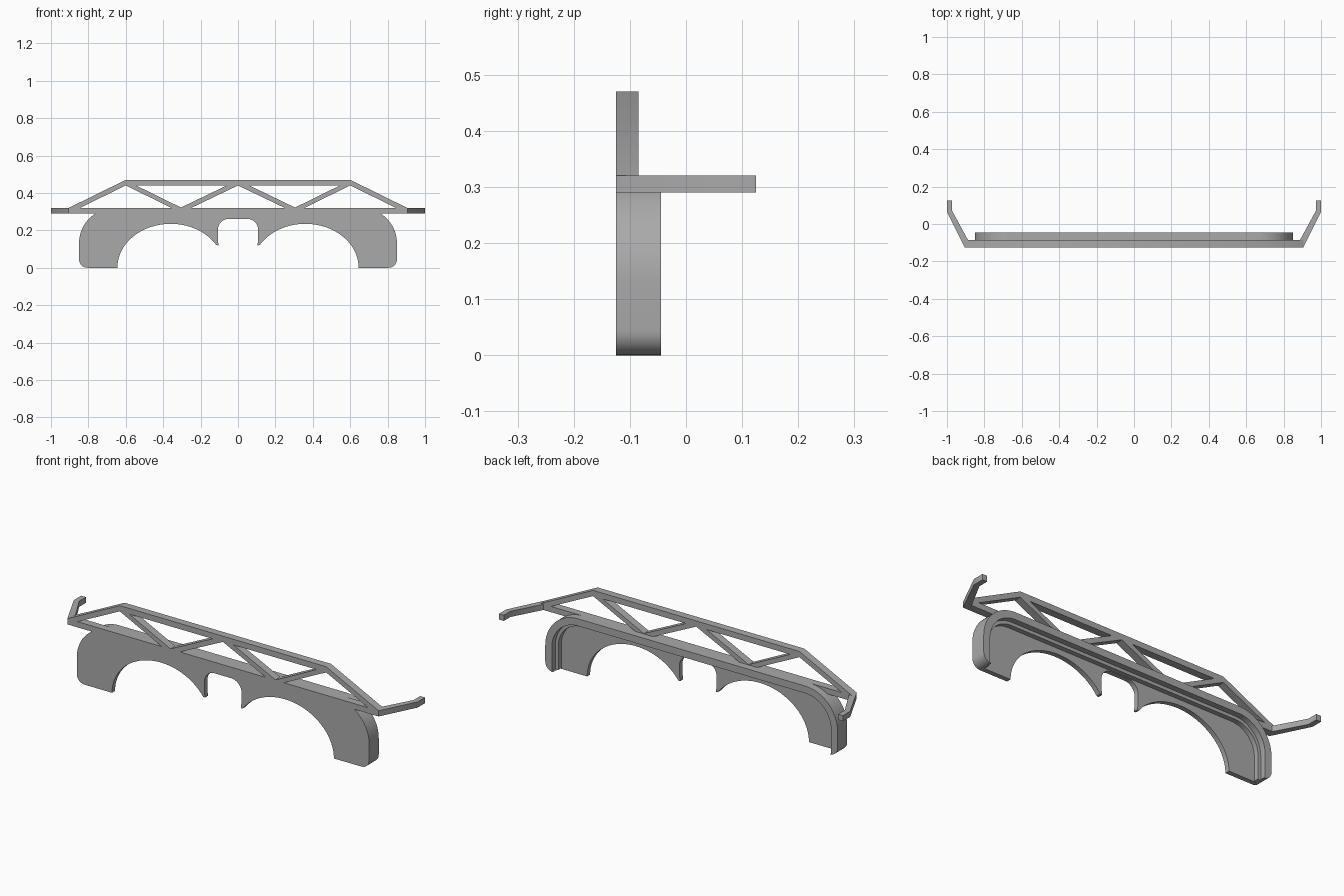
import bpy, bmesh
from math import sin, cos, pi, radians

if "Cube" in bpy.data.objects:
    bpy.data.objects.remove(bpy.data.objects["Cube"], do_unlink=True)

grey = bpy.data.materials.new("plain grey")
grey.use_nodes = True
grey.diffuse_color = (0.4, 0.4, 0.4, 1)
grey.node_tree.nodes["Principled BSDF"].inputs["Base Color"].default_value = (0.4, 0.4, 0.4, 1)


def arc(cx, cy, rx, ry, start, end, n=14):
    """Points on an elliptical arc, angles in degrees."""
    angles = [radians(start + (end - start) * i / n) for i in range(n + 1)]
    return [(cx + rx * cos(a), cy + ry * sin(a)) for a in angles]


def mirrored(half):
    """Reflect a right-hand path in x, from the far end back to its start."""
    return [(-x, y) for x, y in reversed(half)]


def extrude(name, loops, low, high, upright=True):
    """Fill the loops (the first is the outline, the rest are holes) and extrude.
    Upright loops are x, z and run along y; the others are x, y and run along z."""
    curve = bpy.data.curves.new(name + "_profile", 'CURVE')
    curve.dimensions = '2D'
    curve.fill_mode = 'BOTH'
    curve.extrude = (high - low) / 2
    for loop in loops:
        spline = curve.splines.new('POLY')
        spline.points.add(len(loop) - 1)
        for point, (x, y) in zip(spline.points, loop):
            point.co = (x, y, 0, 1)
        spline.use_cyclic_u = True
    helper = bpy.data.objects.new(name + "_profile", curve)
    bpy.context.collection.objects.link(helper)
    bpy.context.view_layer.update()
    evaluated = helper.evaluated_get(bpy.context.evaluated_depsgraph_get())
    mesh = bpy.data.meshes.new_from_object(evaluated)
    bpy.data.objects.remove(helper, do_unlink=True)

    bm = bmesh.new()
    bm.from_mesh(mesh)
    middle = (low + high) / 2
    for v in bm.verts:
        x, y, z = v.co
        v.co = (x, middle - z, y) if upright else (x, y, middle + z)
    bmesh.ops.remove_doubles(bm, verts=bm.verts, dist=0.0001)
    bmesh.ops.recalc_face_normals(bm, faces=bm.faces)
    bm.to_mesh(mesh)
    bm.free()

    mesh.name = name
    mesh.materials.clear()
    mesh.materials.append(grey)
    part = bpy.data.objects.new(name, mesh)
    bpy.context.collection.objects.link(part)
    bpy.ops.object.select_all(action='DESELECT')
    part.select_set(True)
    bpy.context.view_layer.objects.active = part
    bpy.ops.object.shade_smooth_by_angle(angle=radians(30))
    return part


FRONT, PLATE_BACK, STEP_BACK, RIM_BACK = -0.125, -0.1, -0.075, -0.045
TRUSS_BACK = -0.085

# Outer silhouette of the fascia: rounded foot, side and large shoulder
outer_half = arc(0.805, 0.045, 0.045, 0.045, -90, 0, 8) + arc(0.66, 0.13, 0.19, 0.19, 0, 90, 18)
outer = outer_half + mirrored(outer_half)

# Lower edge of the fascia: centre notch, cusp and wide elliptical arch
notch = arc(0.048, 0.202, 0.06, 0.06, 90, 0, 8) + [(0.108, 0.15), (0.104, 0.12)]
arch = arc(0.36, 0, 0.285, 0.235, 149, 0, 32)
lower_half = notch + arch
extrude("fascia_plate", [outer + mirrored(lower_half) + lower_half], FRONT, PLATE_BACK)


# Rim and its shallower inner step, following the outer silhouette
def rim(name, thickness, back):
    inner_half = [(0.85 - thickness, 0.004)]
    inner_half += arc(0.66, 0.13, 0.19 - thickness, 0.19 - thickness, 0, 90, 18)
    inner = inner_half + mirrored(inner_half)
    extrude(name, [outer + inner[::-1]], PLATE_BACK, back)


rim("rim", 0.038, RIM_BACK)
rim("rim_inner_step", 0.055, STEP_BACK)

# Lower rail with a bent arm at each end
arm_outer = [(0.905, FRONT), (1, 0.065), (1, 0.125)]
arm_inner = [(0.972, 0.125), (0.972, 0.07), (0.888, TRUSS_BACK)]
rail_half = arm_outer + arm_inner
extrude("rail_with_arms", [rail_half + mirrored(rail_half)], 0.29, 0.32, upright=False)

# Truss: one outline with triangular openings
top_half = [(0.905, 0.3), (0.905, 0.32), (0.6, 0.47)]
end_opening = [(0.845, 0.32), (0.6, 0.44), (0.355, 0.32)]
upper_opening = [(0.545, 0.44), (0.06, 0.44), (0.305, 0.322)]
centre_opening = [(0.25, 0.32), (0, 0.44), (-0.25, 0.32)]
openings = [end_opening, upper_opening, centre_opening,
            mirrored(end_opening), mirrored(upper_opening)]
extrude("truss", [top_half + mirrored(top_half)] + openings, FRONT, TRUSS_BACK)
